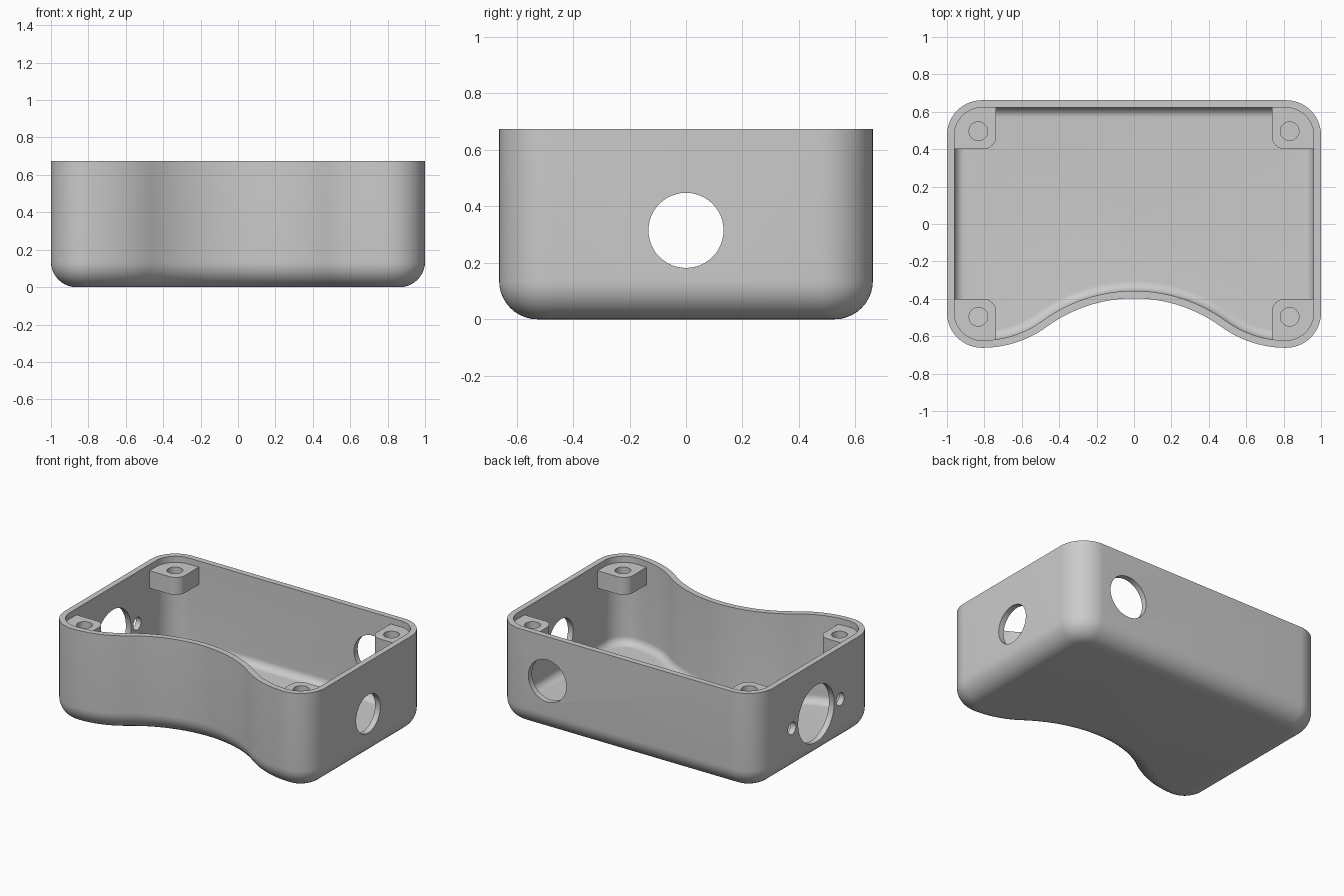
import bpy
import bmesh
from math import pi, sin, cos, asin, radians
from mathutils import Matrix, Vector

if "Cube" in bpy.data.objects:
    bpy.data.objects.remove(bpy.data.objects["Cube"], do_unlink=True)

HEIGHT, WALL, FLOOR = 0.674, 0.04, 0.066
OUTER_FILLET, INNER_FILLET = 0.136, 0.053
HALF_Y, CORNER_R = 0.662, 0.1875
CORNER_X, CORNER_Y = 1 - CORNER_R, HALF_Y - CORNER_R
CONVEX_R, CONCAVE_R = 0.59, 0.79
SWEEP = asin(CORNER_X / (CONVEX_R + CONCAVE_R))
DIP_Y = (CONVEX_R + CONCAVE_R) * (1 - cos(SWEEP)) - HALF_Y

grey = bpy.data.materials.new("plain grey")
grey.use_nodes = True
grey.diffuse_color = (0.6, 0.6, 0.6, 1)
grey.node_tree.nodes["Principled BSDF"].inputs["Base Color"].default_value = (0.6, 0.6, 0.6, 1)


def arc(cx, cy, r, a0, a1, n):
    steps = [a0 + (a1 - a0) * i / n for i in range(n + 1)]
    return [(cx + r * cos(a), cy + r * sin(a)) for a in steps]


def outline(inset):
    """Counter-clockwise plan outline, moved inwards by inset."""
    r = CORNER_R - inset
    half = arc(0, DIP_Y - CONCAVE_R, CONCAVE_R + inset, pi / 2, pi / 2 - SWEEP, 14)
    half += arc(CORNER_X, CONVEX_R - HALF_Y, CONVEX_R - inset, -pi / 2 - SWEEP, -pi / 2, 12)[1:]
    half += arc(CORNER_X, -CORNER_Y, r, -pi / 2, 0, 14)[1:]
    half += arc(CORNER_X, CORNER_Y, r, 0, pi / 2, 14)
    return half + [(-x, y) for x, y in reversed(half[1:])]


def finish(name, bm):
    bmesh.ops.recalc_face_normals(bm, faces=bm.faces)
    mesh = bpy.data.meshes.new(name)
    bm.to_mesh(mesh)
    bm.free()
    mesh.materials.append(grey)
    obj = bpy.data.objects.new(name, mesh)
    bpy.context.collection.objects.link(obj)
    return obj


def loft(name, rings):
    """Skin a stack of (points, z) rings and cap both ends."""
    bm = bmesh.new()
    loops = [[bm.verts.new((x, y, z)) for x, y in pts] for pts, z in rings]
    for a, b in zip(loops, loops[1:]):
        for i in range(len(a)):
            j = (i + 1) % len(a)
            bm.faces.new((a[i], a[j], b[j], b[i]))
    bm.faces.new(loops[0][::-1])
    bm.faces.new(loops[-1])
    return finish(name, bm)


def drill(target, centre, axis, radius, length=0.3):
    """Cut a round hole through the target."""
    bm = bmesh.new()
    turn = Vector((0, 0, 1)).rotation_difference(Vector(axis)).to_matrix().to_4x4()
    bmesh.ops.create_cone(bm, cap_ends=True, segments=48, radius1=radius, radius2=radius,
                          depth=length, matrix=Matrix.Translation(centre) @ turn)
    cutter = finish("hole_cutter", bm)
    cutter.hide_render = True
    mod = target.modifiers.new("hole", 'BOOLEAN')
    mod.operation, mod.solver, mod.object = 'DIFFERENCE', 'EXACT', cutter
    bpy.context.view_layer.update()
    graph = bpy.context.evaluated_depsgraph_get()
    cut = bpy.data.meshes.new_from_object(target.evaluated_get(graph))
    target.modifiers.clear()
    target.data = cut
    bpy.data.objects.remove(cutter, do_unlink=True)


# Open tray: rounded bottom, outer wall, rim, inner wall, inner fillet and floor
STEPS = 10
angles = [pi / 2 * i / STEPS for i in range(STEPS + 1)]
rings = [(outline(OUTER_FILLET * (1 - sin(a))), OUTER_FILLET * (1 - cos(a))) for a in angles]
rings += [(outline(0), HEIGHT), (outline(WALL), HEIGHT)]
rings += [(outline(WALL + INNER_FILLET * (1 - cos(a))), FLOOR + INNER_FILLET * (1 - sin(a)))
          for a in angles]
tray = loft("tray", rings)

# Side, back and fixing holes
PORT_Z = 0.315
drill(tray, (1, 0, PORT_Z), (1, 0, 0), 0.133)
drill(tray, (-1, 0, PORT_Z), (1, 0, 0), 0.198)
for y in (-0.265, 0.265):
    drill(tray, (-1, y, PORT_Z), (1, 0, 0), 0.043)
drill(tray, (0.602, HALF_Y, 0.367), (0, 1, 0), 0.146)

# Screw bosses in the four corners
parts = [tray]
sunk = WALL / 2
corner = arc(CORNER_X, CORNER_Y, CORNER_R - sunk, 0, pi / 2, 14)
profile = corner + [(0.737, HALF_Y - sunk)] + arc(0.807, 0.47, 0.07, pi, 1.5 * pi, 8) + [(1 - sunk, 0.4)]
for side, sx in (("left", 1), ("right", -1)):
    for end, sy in (("back", 1), ("front", -1)):
        pts = [(x * sx, y * sy) for x, y in profile]
        boss = loft(f"{end}_{side}_screw_boss", [(pts, 0.51), (pts, 0.631)])
        drill(boss, (0.832 * sx, 0.496 * sy, 0.57), (0, 0, 1), 0.05)
        parts.append(boss)

# Smooth curved walls, keep edges crisp
bpy.ops.object.select_all(action='DESELECT')
for obj in parts:
    obj.select_set(True)
bpy.context.view_layer.objects.active = tray
bpy.ops.object.shade_smooth_by_angle(angle=radians(30))
